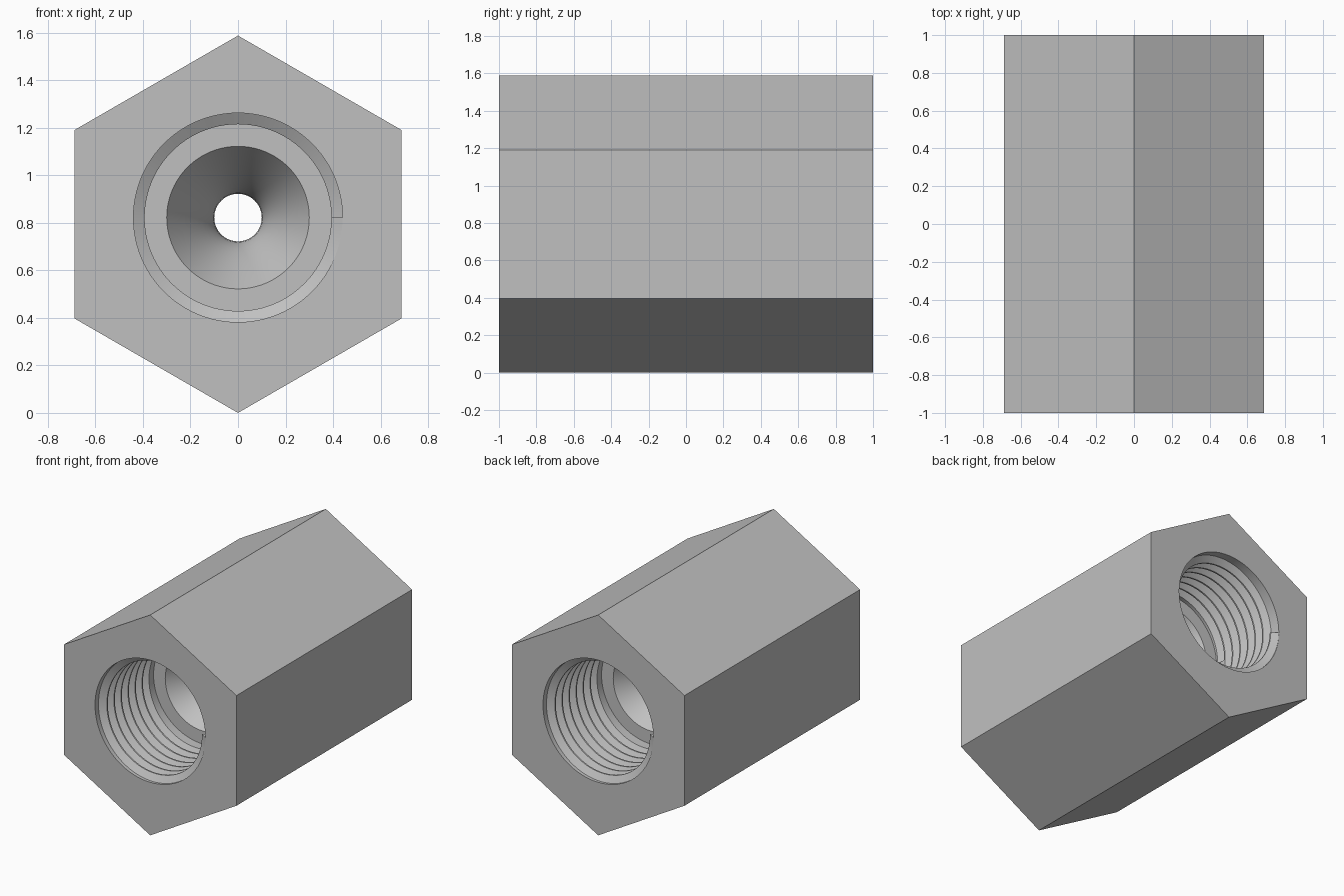
import bpy, bmesh
from math import sin, cos, pi, radians, hypot
from mathutils import Matrix, Vector

cube = bpy.data.objects.get("Cube")
if cube:
    bpy.data.objects.remove(cube)

SEG = 96                       # columns round the bore
HEX_R, HEX_Z = 0.794, 0.794    # hexagon corner radius and centre height
BORE_Z = 0.822                 # bore axis height
ROOT, CREST = 0.44, 0.393      # thread radii
PITCH, TURNS = 0.08, 6
DEPTH = 0.6                    # threaded depth at each end
SEAT, THROAT = 0.30, 0.10      # funnel radii

steel = bpy.data.materials.new("steel grey")
steel.use_nodes = True
grey = (0.53, 0.53, 0.53, 1)
steel.diffuse_color = grey
steel.node_tree.nodes["Principled BSDF"].inputs["Base Color"].default_value = grey

bm = bmesh.new()


def point(radius, angle, depth, height=BORE_Z):
    return bm.verts.new((radius * cos(angle), depth - 1, height + radius * sin(angle)))


# Helical thread profile: (offset along the bore, radius)
turn = [(0, ROOT), (0.028, CREST), (0.039, CREST), (0.067, ROOT)]
thread = [(t * PITCH + u, r) for t in range(TURNS) for u, r in turn]
thread += [(TURNS * PITCH + u, r) for u, r in turn[:2]]

# Funnel profile, narrowing to a rounded throat at the middle
steps = 10
flare = (SEAT**2 - THROAT**2) ** 0.5
funnel = [(1 - (1 - DEPTH) * (1 - i / steps), hypot(THROAT, flare * (1 - i / steps)))
          for i in range(steps + 1)]

# Columns of points from the mouth to the middle; the thread advances clockwise
columns = []
for j in range(SEG + 1):
    a, lead = -2 * pi * j / SEG, PITCH * j / SEG
    col = [point(ROOT, a, 0)]
    col += [point(r, a, u + lead) for u, r in thread]
    col += [point(CREST, a, DEPTH)]
    col += [point(r, a, d) for d, r in funnel]
    columns.append(col)

for left, right in zip(columns, columns[1:]):
    for k in range(len(left) - 1):
        bm.faces.new((left[k], left[k + 1], right[k + 1], right[k]))

# Blunt start and end of the thread
last = len(thread)
bm.faces.new(columns[0][1:5])
bm.faces.new(columns[SEG][last - 4:last + 1])

# Hexagonal end face, one panel per side
corners = [point(HEX_R, -pi / 6 - i * pi / 3, 0, HEX_Z) for i in range(6)]
span = SEG // 6
for i in range(6):
    start = SEG // 12 + i * span
    rim = [columns[(start + n) % SEG][0] for n in range(span + 1)]
    bm.faces.new([corners[i]] + rim + [corners[(i + 1) % 6]])

# Opposite end is the same part turned half round
copy = bmesh.ops.duplicate(bm, geom=bm.verts[:] + bm.edges[:] + bm.faces[:])
bmesh.ops.rotate(bm, verts=[g for g in copy["geom"] if isinstance(g, bmesh.types.BMVert)],
                 cent=(0, 0, 0), matrix=Matrix.Rotation(pi, 3, "Z"))

# Long flat sides
far = [copy["vert_map"][c] for c in corners]
opposite = [min(far, key=lambda v: (v.co - c.co - Vector((0, 2, 0))).length) for c in corners]
for i in range(6):
    n = (i + 1) % 6
    bm.faces.new((corners[i], corners[n], opposite[n], opposite[i]))

bmesh.ops.remove_doubles(bm, verts=bm.verts[:], dist=0.0001)
bmesh.ops.recalc_face_normals(bm, faces=bm.faces[:])

mesh = bpy.data.meshes.new("threaded_hex_coupler")
bm.to_mesh(mesh)
bm.free()
mesh.materials.append(steel)
coupler = bpy.data.objects.new("threaded_hex_coupler", mesh)
bpy.context.collection.objects.link(coupler)

bpy.ops.object.select_all(action="DESELECT")
coupler.select_set(True)
bpy.context.view_layer.objects.active = coupler
bpy.ops.object.shade_smooth_by_angle(angle=radians(30))
